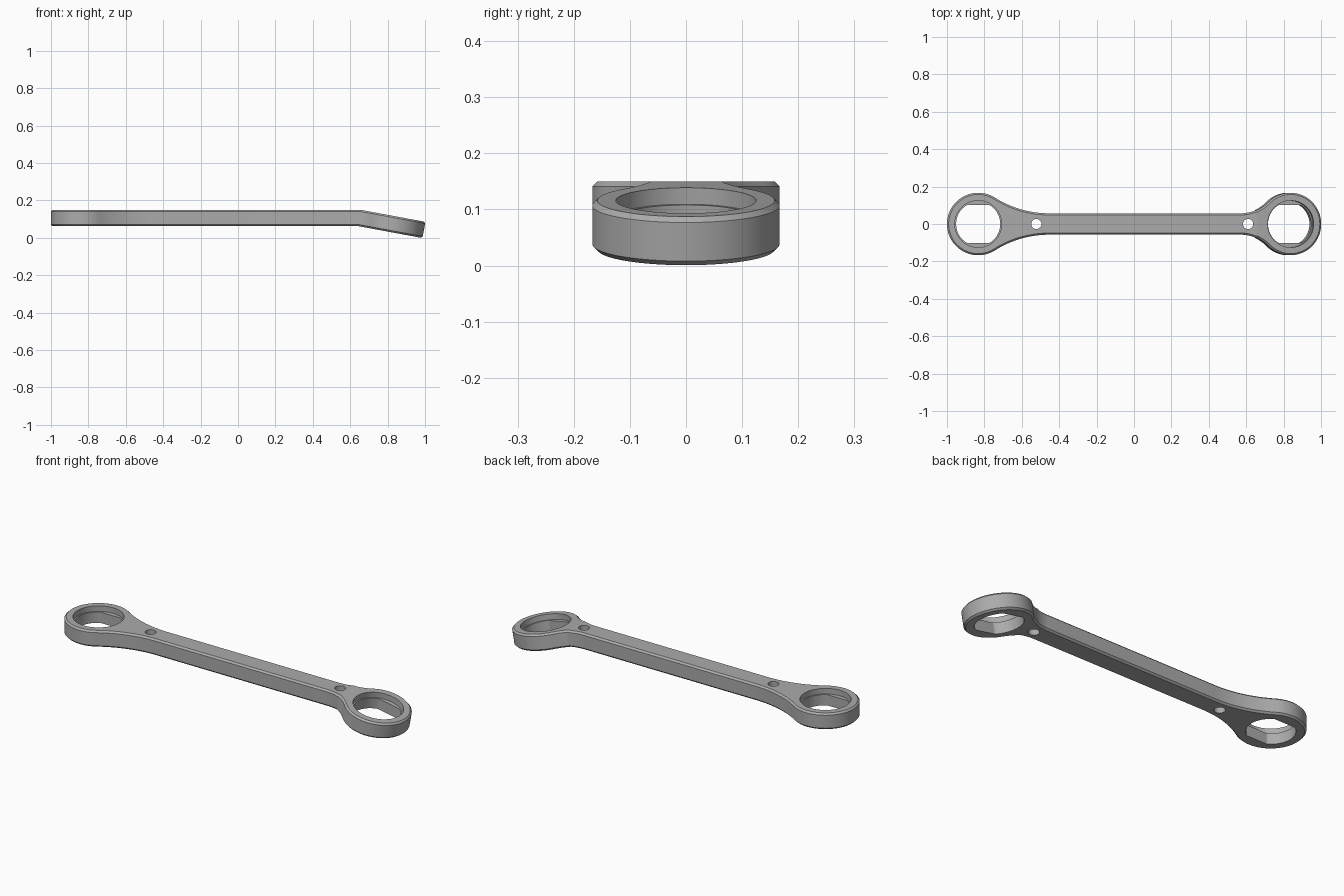
import bpy, bmesh
from math import sin, cos, tan, pi, sqrt, atan2, radians

old = bpy.data.objects.get("Cube")
if old:
    bpy.data.objects.remove(old, do_unlink=True)

# Main dimensions
EYE_X, EYE_R = 0.833, 0.167         # centre and radius of the two ring ends
HALF_W = 0.057                      # half width of the shank
MID_Z, HALF_T, CHAMFER = 0.106, 0.044, 0.009
BEND_X, BEND = 0.65, radians(10.5)
BORE_R, BORE_FLAT = 0.118, 0.101    # bore with two flats
SEAT_R, SEAT_DEPTH = 0.125, 0.03    # round recess on top of the bore


def arc(cx, cy, r, a0, a1, n):
    return [(cx + r * cos(a0 + (a1 - a0) * i / n),
             cy + r * sin(a0 + (a1 - a0) * i / n)) for i in range(n + 1)]


def half_end(reach, inset):
    """Upper edge from shank to ring tip, for an end on the +x side."""
    gap = EYE_R - HALF_W
    fillet = (reach ** 2 / gap - EYE_R - HALF_W) / 2
    cx, cy = EYE_X - reach, HALF_W + fillet
    a = atan2(cy, -reach)
    return (arc(cx, cy, fillet + inset, -pi / 2, a - pi, 20)
            + arc(EYE_X, 0, EYE_R - inset, a, 0, 40)[1:])


def outline(inset):
    right = half_end(0.263, inset)
    left = [(-x, y) for x, y in half_end(0.38, inset)]
    upper = right[::-1] + left
    lower = [(x, -y) for x, y in upper[1:-1]][::-1]
    return upper + lower


def stack(name, layers):
    """Closed solid through equal outlines given as (points, z)."""
    bm = bmesh.new()
    rings = [[bm.verts.new((x, y, z)) for x, y in pts] for pts, z in layers]
    n = len(rings[0])
    for lo, hi in zip(rings, rings[1:]):
        for i in range(n):
            j = (i + 1) % n
            bm.faces.new((lo[i], lo[j], hi[j], hi[i]))
    bm.faces.new(rings[0][::-1])
    bm.faces.new(rings[-1])
    bmesh.ops.recalc_face_normals(bm, faces=bm.faces)
    mesh = bpy.data.meshes.new(name)
    bm.to_mesh(mesh)
    bm.free()
    obj = bpy.data.objects.new(name, mesh)
    bpy.context.collection.objects.link(obj)
    return obj


def circle(cx, r, n=96):
    return arc(cx, 0, r, 0, 2 * pi, n)[:-1]


# Chamfered flat body
bottom, top = MID_Z - HALF_T, MID_Z + HALF_T
wrench = stack("wrench_body", [
    (outline(CHAMFER), bottom), (outline(0), bottom + CHAMFER),
    (outline(0), top - CHAMFER), (outline(CHAMFER), top)])

# Cutters: bores with flats, round recesses, small shank holes
cutters = []
low, high = bottom - 0.1, top + 0.1
for side, cx in (("left", EYE_X), ("right", -EYE_X)):
    bore = [(x, max(-BORE_FLAT, min(BORE_FLAT, y))) for x, y in circle(cx, BORE_R)]
    seat = circle(cx, SEAT_R)
    cutters.append(stack(side + "_bore_cutter", [(bore, low), (bore, high)]))
    cutters.append(stack(side + "_seat_cutter", [(seat, top - SEAT_DEPTH), (seat, high)]))
for side, cx in (("left", 0.61), ("right", -0.522)):
    hole = circle(cx, 0.027, 48)
    cutters.append(stack(side + "_hole_cutter", [(hole, low), (hole, high)]))
for cutter in cutters:
    cutter.hide_render = True
    mod = wrench.modifiers.new(cutter.name, "BOOLEAN")
    mod.operation, mod.solver, mod.object = "DIFFERENCE", "EXACT", cutter

graph = bpy.context.evaluated_depsgraph_get()
mesh = bpy.data.meshes.new_from_object(wrench.evaluated_get(graph))
wrench.modifiers.clear()
wrench.data = mesh
for cutter in cutters:
    bpy.data.objects.remove(cutter, do_unlink=True)

# Bend the left end downward along a mitred crease
bm = bmesh.new()
bm.from_mesh(mesh)
bmesh.ops.bisect_plane(bm, geom=bm.verts[:] + bm.edges[:] + bm.faces[:],
                       plane_co=(BEND_X, 0, 0), plane_no=(1, 0, 0), dist=1e-5)
for v in bm.verts:
    s, h = v.co.x - BEND_X, v.co.z - MID_Z
    if abs(s) < 1e-4:
        v.co.x = BEND_X + h * tan(BEND / 2)
    elif s > 0:
        v.co.x = BEND_X + s * cos(BEND) + h * sin(BEND)
        v.co.z = MID_Z - s * sin(BEND) + h * cos(BEND)
bm.to_mesh(mesh)
bm.free()

# Plain steel colour
steel = bpy.data.materials.new("grey_steel")
steel.use_nodes = True
colour = (0.41, 0.41, 0.41, 1)
steel.diffuse_color = colour
steel.node_tree.nodes["Principled BSDF"].inputs["Base Color"].default_value = colour
mesh.materials.clear()
mesh.materials.append(steel)
for p in mesh.polygons:
    p.material_index = 0

bpy.ops.object.select_all(action="DESELECT")
wrench.select_set(True)
bpy.context.view_layer.objects.active = wrench
bpy.ops.object.shade_smooth_by_angle(angle=radians(8))
